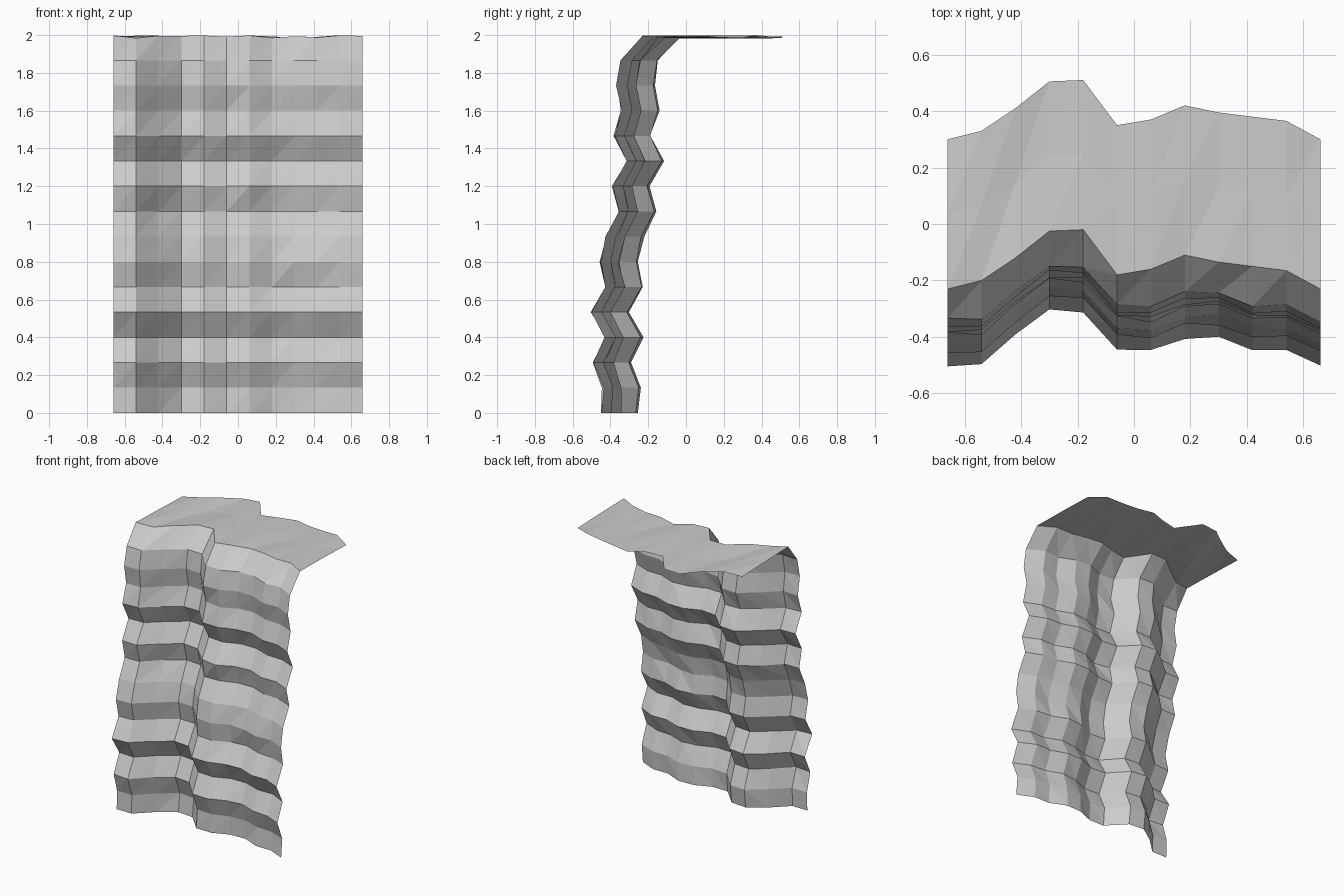
import bpy
import bmesh
import random

random.seed(4)

if "Cube" in bpy.data.objects:
    bpy.data.objects.remove(bpy.data.objects["Cube"], do_unlink=True)

# Stone material
stone = bpy.data.materials.new("light grey stone")
stone.use_nodes = True
grey = (0.6, 0.6, 0.6, 1)
stone.diffuse_color = grey
stone.node_tree.nodes["Principled BSDF"].inputs["Base Color"].default_value = grey

# Plan outlines along x: the upper rim, and the wall beneath it
rim = [-.23, -.20, -.12, -.025, -.02, -.18, -.16, -.11, -.135, -.15, -.165, -.23]
wall = [-.22, -.22, -.11, -.025, -.035, -.165, -.175, -.125, -.12, -.165, -.17, -.22]
# Ledge profile: how far each wall row stands out, from the ground up
ledges = [-.225, -.22, -.268, -.205, -.278, -.205, -.233, -.20,
          -.13, -.168, -.09, -.16, -.12, -.145, -.12]
columns = len(rim)
row_height = 2 / len(ledges)
depth = 0.53


def column_x(i):
    return -0.66 + 0.12 * i


bm = bmesh.new()
rows = []

# Wall rows, slightly uneven
for r, out in enumerate(ledges):
    rows.append([bm.verts.new((column_x(i),
                               wall[i] + out + random.uniform(-.007, .007),
                               r * row_height)) for i in range(columns)])

# Plateau rows from the rim to the back edge
for step in range(3):
    rows.append([bm.verts.new((column_x(i), rim[i] + depth * step / 2,
                               1.99 + random.uniform(-.008, .01)))
                 for i in range(columns)])

# Join neighbouring rows with triangles
for low, high in zip(rows, rows[1:]):
    for i in range(columns - 1):
        bm.faces.new((low[i], low[i + 1], high[i + 1]))
        bm.faces.new((low[i], high[i + 1], high[i]))

mesh = bpy.data.meshes.new("cliff")
bm.to_mesh(mesh)
bm.free()
mesh.materials.append(stone)
cliff = bpy.data.objects.new("cliff", mesh)
bpy.context.collection.objects.link(cliff)
